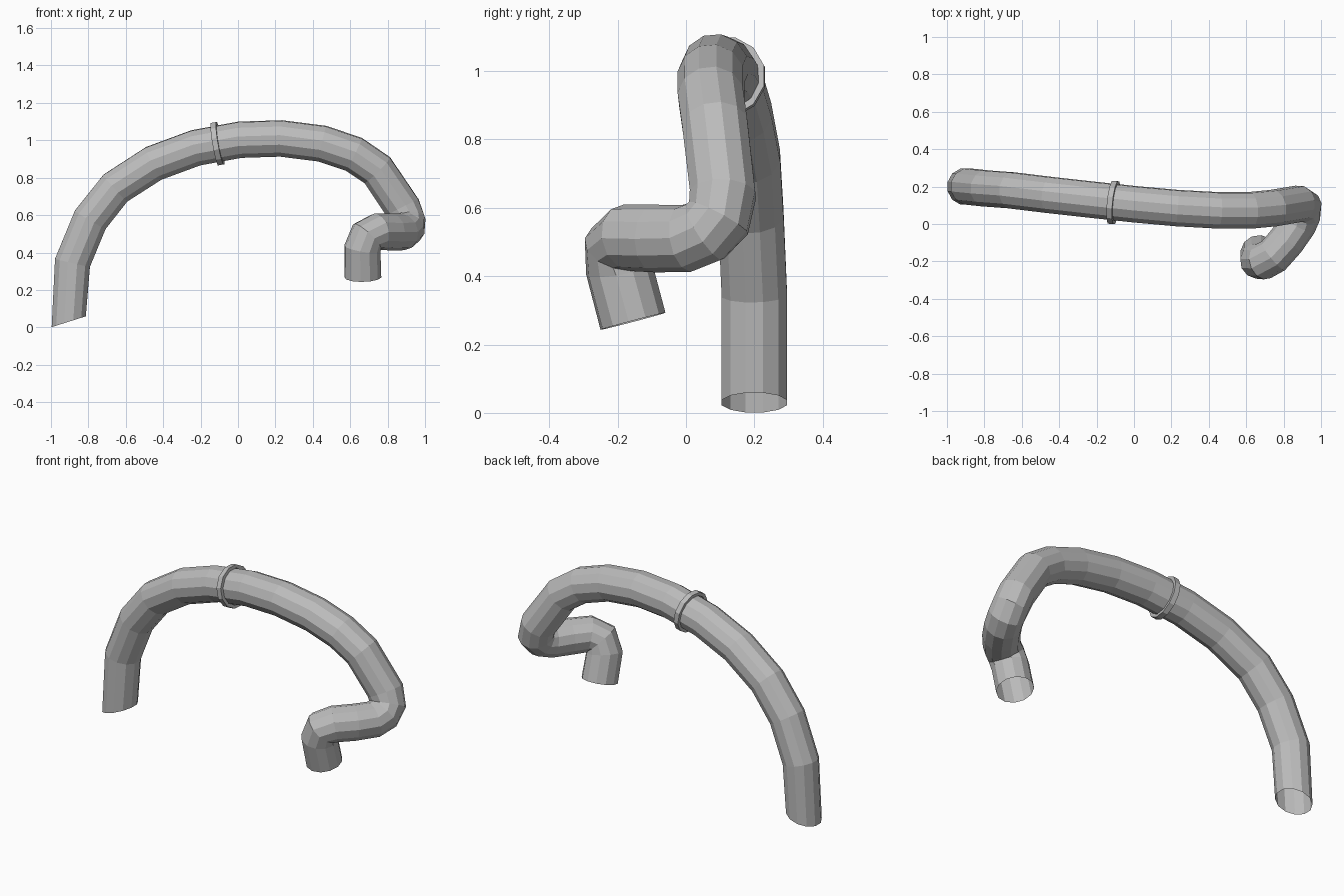
import bpy
import bmesh
import math
from mathutils import Vector

cube = bpy.data.objects.get("Cube")
if cube:
    bpy.data.objects.remove(cube, do_unlink=True)

SIDES = 12


def make_material(name, rgb):
    mat = bpy.data.materials.new(name)
    mat.use_nodes = True
    mat.diffuse_color = (*rgb, 1)
    mat.node_tree.nodes["Principled BSDF"].inputs["Base Color"].default_value = (*rgb, 1)
    return mat


def make_object(name, bm, mat):
    bmesh.ops.recalc_face_normals(bm, faces=bm.faces)
    mesh = bpy.data.meshes.new(name)
    bm.to_mesh(mesh)
    bm.free()
    mesh.materials.append(mat)
    obj = bpy.data.objects.new(name, mesh)
    bpy.context.collection.objects.link(obj)
    return obj


def add_ring(bm, centre, axis, side, radius):
    """Circle of vertices around axis, starting half a step from side."""
    up = axis.cross(side)
    angles = [(i + 0.5) * math.tau / SIDES for i in range(SIDES)]
    return [bm.verts.new(centre + radius * (math.cos(a) * side + math.sin(a) * up))
            for a in angles]


def bridge(bm, a, b):
    for i in range(SIDES):
        j = (i + 1) % SIDES
        bm.faces.new((a[i], a[j], b[j], b[i]))


def sweep_tube(name, path, radius, first_axis, mat):
    """Open tube whose rings follow the path without twisting."""
    pts = [Vector(p) for p in path]
    bm = bmesh.new()
    side, previous = Vector((0, 1, 0)), None
    for i, p in enumerate(pts):
        before = (p - pts[max(i - 1, 0)]).normalized()
        after = (pts[min(i + 1, len(pts) - 1)] - p).normalized()
        axis = first_axis.normalized() if i == 0 else (before + after).normalized()
        side = (side - axis * side.dot(axis)).normalized()
        ring = add_ring(bm, p, axis, side, radius)
        if previous:
            bridge(bm, previous, ring)
        previous = ring
    return make_object(name, bm, mat)


def make_band(name, centre, axis, inner, outer, width, mat):
    """Closed collar with a rectangular section."""
    bm = bmesh.new()
    axis = axis.normalized()
    side = Vector((0, 1, 0))
    side = (side - axis * side.dot(axis)).normalized()
    corners = ((-1, inner), (-1, outer), (1, outer), (1, inner))
    rings = [add_ring(bm, centre + axis * s * width / 2, axis, side, r) for s, r in corners]
    for k in range(4):
        bridge(bm, rings[k], rings[(k + 1) % 4])
    return make_object(name, bm, mat)


grey = make_material("hose grey", (0.5, 0.5, 0.5))

# Bent hose: long arch, then a hooked lower end
hose_path = [
    (-0.905, 0.20, 0.03), (-0.885, 0.20, 0.345), (-0.79, 0.19, 0.575),
    (-0.655, 0.18, 0.745), (-0.45, 0.155, 0.877), (-0.225, 0.13, 0.96),
    (0.01, 0.105, 1.003), (0.23, 0.085, 1.01), (0.45, 0.073, 0.982),
    (0.62, 0.073, 0.925), (0.745, 0.085, 0.84), (0.88, 0.108, 0.64),
    (0.905, 0.095, 0.57), (0.902, 0.055, 0.53), (0.878, 0.0, 0.51),
    (0.815, -0.09, 0.51), (0.745, -0.17, 0.512), (0.69, -0.2, 0.487),
    (0.665, -0.195, 0.42), (0.668, -0.155, 0.268),
]
sweep_tube("hose", hose_path, 0.099, Vector((-0.3, 0, 0.95)), grey)

# Raised collar around the top of the arch
make_band("hose_collar", Vector((-0.11, 0.115, 0.982)), Vector((0.98, -0.1, 0.17)),
          0.1, 0.119, 0.03, grey)
